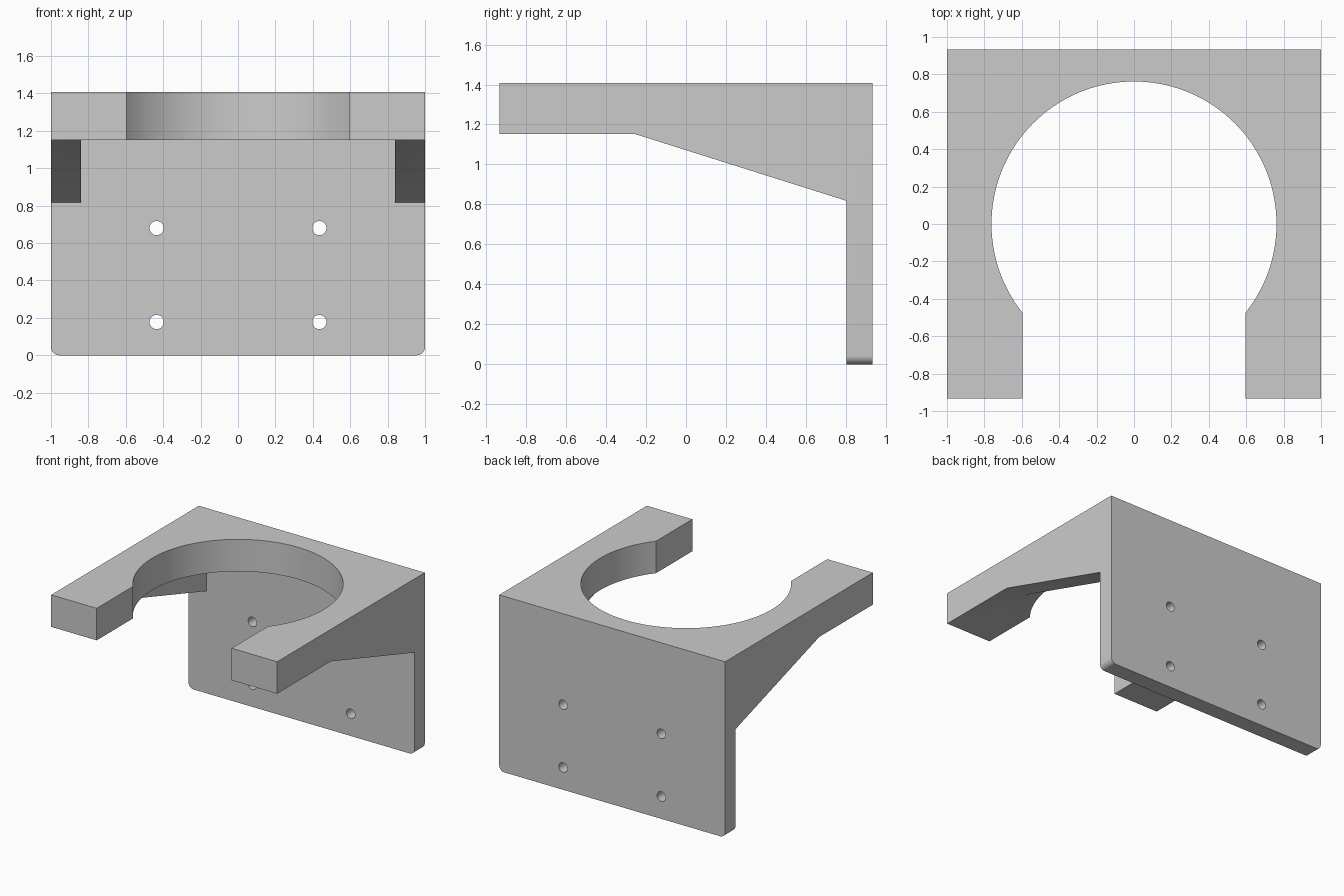
import bpy, bmesh, math
from mathutils import Vector

if "Cube" in bpy.data.objects:
    bpy.data.objects.remove(bpy.data.objects["Cube"])


def prism(name, points, direction):
    """Closed planar outline extruded along a vector."""
    bm = bmesh.new()
    face = bm.faces.new([bm.verts.new(p) for p in points])
    res = bmesh.ops.extrude_face_region(bm, geom=[face], use_keep_orig=True)
    moved = [v for v in res["geom"] if isinstance(v, bmesh.types.BMVert)]
    bmesh.ops.translate(bm, verts=moved, vec=Vector(direction))
    bmesh.ops.recalc_face_normals(bm, faces=bm.faces)
    mesh = bpy.data.meshes.new(name)
    bm.to_mesh(mesh)
    bm.free()
    obj = bpy.data.objects.new(name, mesh)
    bpy.context.collection.objects.link(obj)
    return obj


def cut(target, cutter):
    cutter.hide_render = True
    mod = target.modifiers.new("cut", 'BOOLEAN')
    mod.operation, mod.solver, mod.object = 'DIFFERENCE', 'EXACT', cutter
    bpy.context.view_layer.objects.active = target
    bpy.ops.object.modifier_apply(modifier=mod.name)
    bpy.data.objects.remove(cutter)


W, D, H = 1.0, 0.933, 1.408       # half width, half depth, height
SHELF_Z, PLATE_Y = 1.152, 0.803   # shelf underside, back plate inner face

# Bracket body: side profile extruded across the width
side = [(-D, H), (-D, SHELF_Z), (-0.255, SHELF_Z), (PLATE_Y, 0.818),
        (PLATE_Y, 0), (D, 0), (D, H)]
bracket = prism("wall_bracket", [(-W, y, z) for y, z in side], (2 * W, 0, 0))

# Rounded lower corners of the back plate
bm = bmesh.new()
bm.from_mesh(bracket.data)
corners = [e for e in bm.edges if all(v.co.z < 1e-4 for v in e.verts)
           and abs(e.verts[0].co.x - e.verts[1].co.x) < 1e-4]
bmesh.ops.bevel(bm, geom=corners, offset=0.045, segments=8, profile=0.5,
                affect='EDGES')
bm.to_mesh(bracket.data)
bm.free()

# Hollow between the two side gussets
hollow = [(-0.6, SHELF_Z), (PLATE_Y, SHELF_Z), (PLATE_Y, 0.5), (-0.6, 0.5)]
cut(bracket, prism("gusset_gap", [(-0.84, y, z) for y, z in hollow],
                   (1.68, 0, 0)))

# Round opening with a narrower mouth at the front
R, MOUTH = 0.762, 0.597
a0 = -math.acos(MOUTH / R)
n = 96
arc = [a0 + (math.pi - 2 * a0) * i / n for i in range(n + 1)]
opening = [(R * math.cos(a), R * math.sin(a)) for a in arc]
opening += [(-MOUTH, -1.2), (MOUTH, -1.2)]
cut(bracket, prism("cup_opening", [(x, y, 1.0) for x, y in opening],
                   (0, 0, 0.7)))

# Four screw holes
for x in (-0.435, 0.435):
    for z in (0.178, 0.68):
        ring = [(x + 0.038 * math.cos(i * math.tau / 32), 0.7,
                 z + 0.038 * math.sin(i * math.tau / 32)) for i in range(32)]
        cut(bracket, prism("screw_hole", ring, (0, 0.4, 0)))

# Smooth curved walls, sharp edges
bpy.ops.object.select_all(action='DESELECT')
bracket.select_set(True)
bpy.context.view_layer.objects.active = bracket
bpy.ops.object.shade_smooth_by_angle(angle=math.radians(30))
